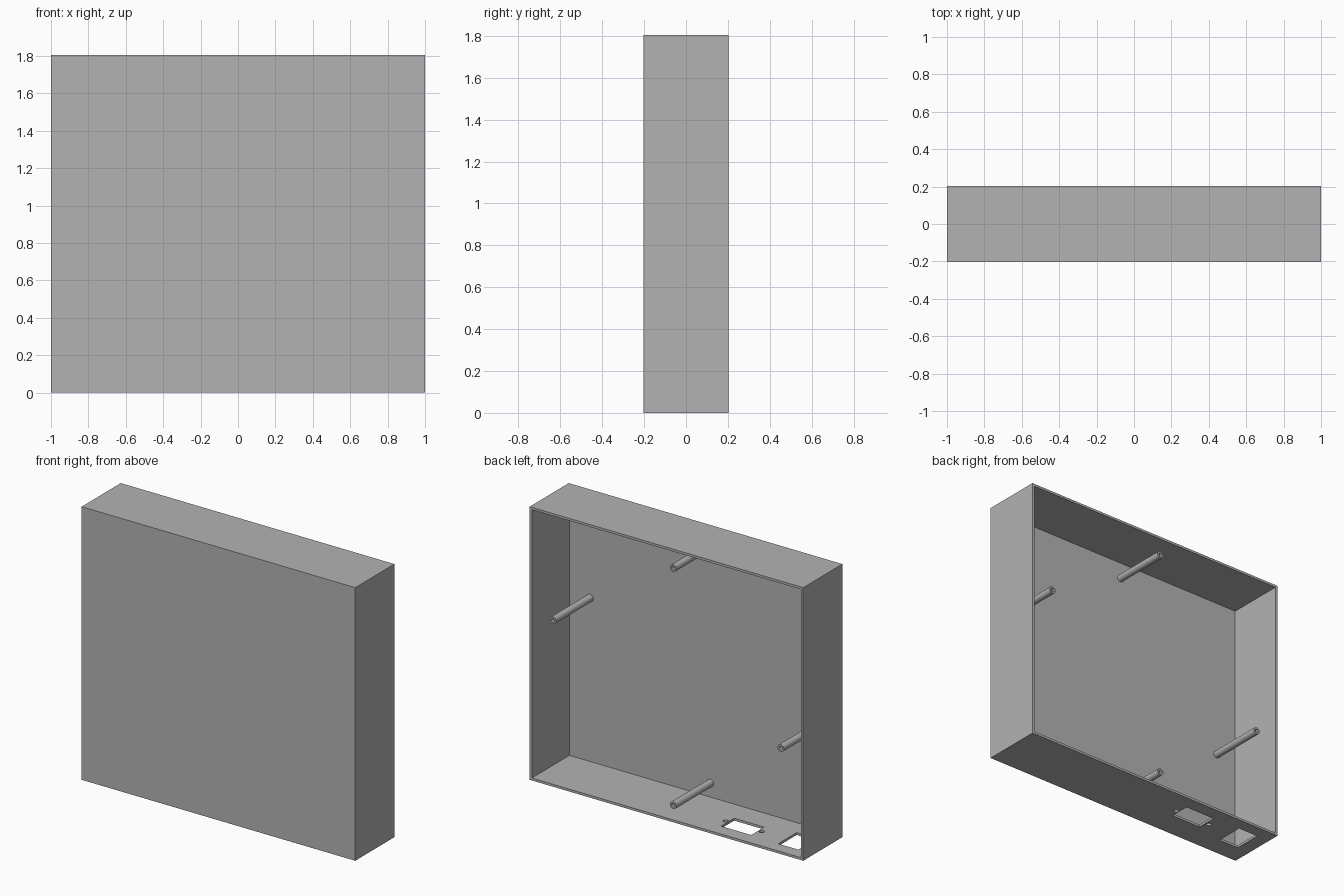
import bpy
import math

old = bpy.data.objects.get("Cube")
if old:
    bpy.data.objects.remove(old, do_unlink=True)

WIDTH, DEPTH, HEIGHT, WALL = 2.0, 0.408, 1.805, 0.016
BACK = DEPTH / 2

grey = bpy.data.materials.new("plain grey")
grey.use_nodes = True
colour = (0.45, 0.45, 0.45, 1)
grey.diffuse_color = colour
grey.node_tree.nodes["Principled BSDF"].inputs["Base Color"].default_value = colour


def finish(name):
    obj = bpy.context.object
    obj.name = name
    obj.data.materials.append(grey)
    return obj


def box(name, x, y, z):
    """Box given by its (low, high) range on each axis."""
    ranges = (x, y, z)
    bpy.ops.mesh.primitive_cube_add(size=1, location=[(a + b) / 2 for a, b in ranges])
    bpy.context.object.scale = [b - a for a, b in ranges]
    bpy.ops.object.transform_apply(location=False, rotation=False, scale=True)
    return finish(name)


def rod(name, radius, length, centre, along_y=False, sides=32):
    turn = (math.pi / 2, 0, 0) if along_y else (0, 0, 0)
    bpy.ops.mesh.primitive_cylinder_add(vertices=sides, radius=radius, depth=length,
                                        location=centre, rotation=turn)
    return finish(name)


def cut(target, cutter):
    """Subtract the cutter from the target, then remove it."""
    cutter.hide_render = True
    mod = target.modifiers.new("cut", "BOOLEAN")
    mod.operation = "DIFFERENCE"
    mod.solver = "EXACT"
    mod.object = cutter
    bpy.ops.object.select_all(action="DESELECT")
    bpy.context.view_layer.objects.active = target
    target.select_set(True)
    bpy.ops.object.modifier_apply(modifier=mod.name)
    bpy.data.objects.remove(cutter, do_unlink=True)


# Case: shallow box, open at the back
case = box("case", (-WIDTH / 2, WIDTH / 2), (-BACK, BACK), (0, HEIGHT))
cut(case, box("cavity", (WALL - WIDTH / 2, WIDTH / 2 - WALL),
              (WALL - BACK, BACK + 0.1), (WALL, HEIGHT - WALL)))

# Socket and switch openings in the bottom wall
through = (-0.05, 0.05)
cut(case, box("socket_opening", (-0.555, -0.335), (-0.025, 0.112), through))
cut(case, box("switch_opening", (-0.905, -0.758), (-0.072, 0.12), through))

# Screw holes either side of the socket
for x in (-0.315, -0.579):
    cut(case, rod("screw_hole", 0.016, 0.1, (x, 0.036, 0)))

# Mounting posts with screw bores, rising from the front panel to the rim
start, tip = -BACK + WALL / 2, BACK - 0.003
posts = {"left": (0.833, 1.097), "right": (-0.833, 0.698),
         "lower": (-0.047, 0.11), "upper": (-0.047, 1.678)}
for side, (x, z) in posts.items():
    post = rod(side + "_post", 0.024, tip - start, (x, (start + tip) / 2, z), True)
    cut(post, rod("bore", 0.012, 0.2, (x, tip, z), True))
    bpy.ops.object.shade_smooth_by_angle(angle=math.radians(30))
